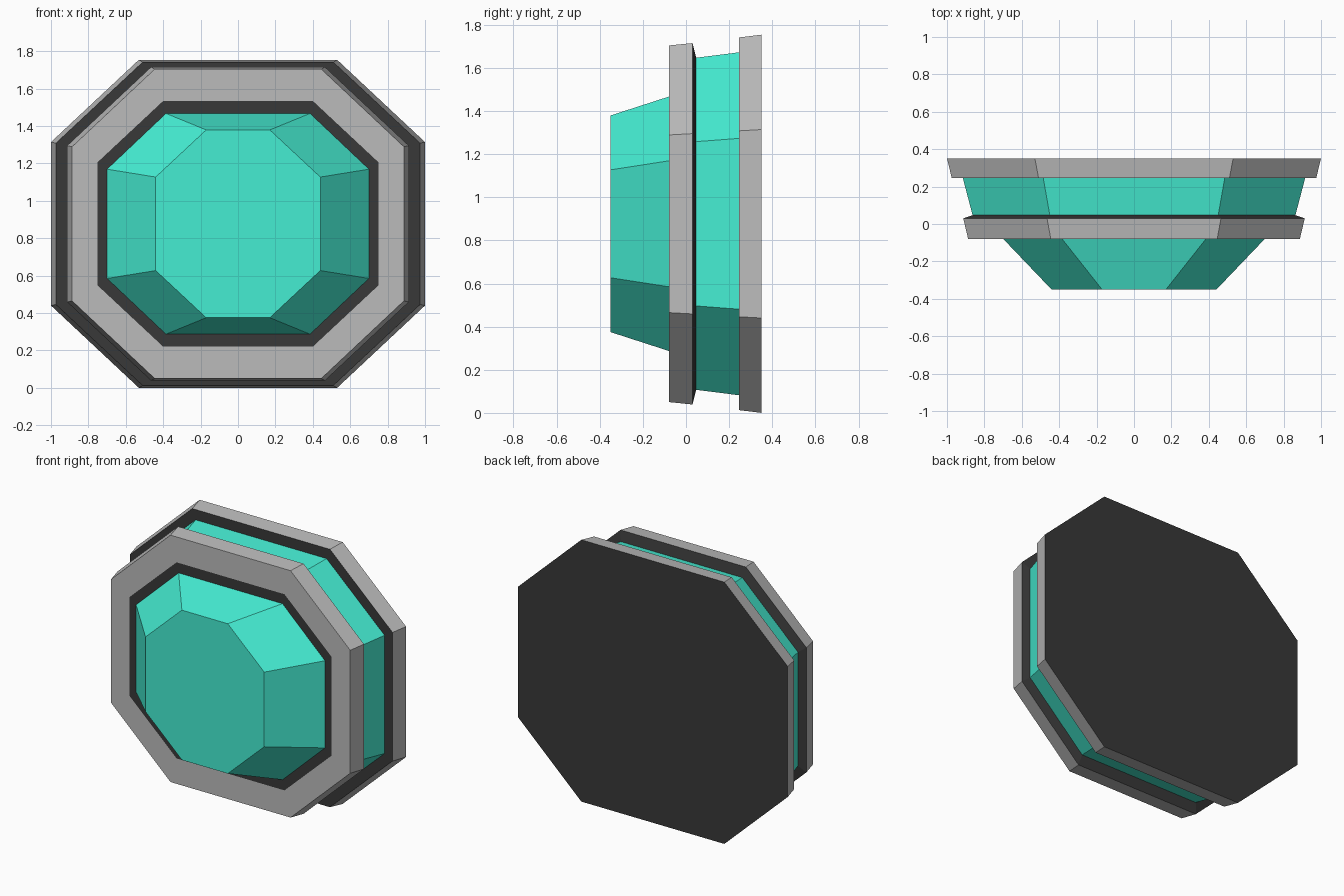
import bpy

if "Cube" in bpy.data.objects:
    bpy.data.objects.remove(bpy.data.objects["Cube"])

CZ = 0.877  # height of the common centre


def octagon(y, hx, hz, cx, cz):
    """Counter-clockwise octagon seen from the front."""
    pts = [(cx, -hz), (hx, -cz), (hx, cz), (cx, hz)]
    pts += [(-x, -z) for x, z in pts]
    return [(x, y, CZ + z) for x, z in pts]


def material(name, colour):
    m = bpy.data.materials.new(name)
    m.diffuse_color = (*colour, 1)
    m.use_nodes = True
    m.node_tree.nodes["Principled BSDF"].inputs["Base Color"].default_value = m.diffuse_color
    return m


def loft(name, profile, mat=None, front=False, back=False):
    """Join octagons listed from front to back, with optional end caps."""
    verts = [p for ring in profile for p in octagon(*ring)]
    faces = []
    for r in range(len(profile) - 1):
        a, b = r * 8, r * 8 + 8
        for i in range(8):
            j = (i + 1) % 8
            faces.append((a + i, b + i, b + j, a + j))
    if front:
        faces.append(tuple(range(8)))
    if back:
        faces.append(tuple(reversed(range(len(verts) - 8, len(verts)))))
    me = bpy.data.meshes.new(name)
    me.from_pydata(verts, [], faces)
    ob = bpy.data.objects.new(name, me)
    bpy.context.collection.objects.link(ob)
    if mat:
        me.materials.append(mat)
    return ob


green = material("green_gem", (0.06, 0.85, 0.65))
black = material("black_trim", (0.04, 0.04, 0.04))
grey = material("grey_metal", (0.5, 0.5, 0.5))

# Section octagons: y, half width, half height, top corner x, side corner z
gem_tip = (-0.351, 0.44, 0.502, 0.17, 0.25)
gem_base = (-0.079, 0.70, 0.590, 0.385, 0.292)
bezel_inner = (-0.079, 0.75, 0.657, 0.40, 0.33)
frame_front = (-0.079, 0.887, 0.827, 0.445, 0.412)
frame_back = (0.030, 0.913, 0.838, 0.465, 0.418)
band_front = (0.047, 0.863, 0.770, 0.45, 0.381)
band_back = (0.245, 0.915, 0.795, 0.485, 0.396)
plate_front = (0.245, 0.974, 0.864, 0.51, 0.431)
plate_back = (0.351, 1.0, 0.877, 0.53, 0.437)

# Faceted gem and the gem band behind the frame
loft("front_gem", [gem_tip, gem_base], green, front=True)
loft("gem_band", [band_front, band_back], green)

# Grey metal frame and back rim
loft("front_frame", [bezel_inner, frame_front, frame_back], grey)
loft("back_rim", [plate_front, plate_back], grey)

# Black trim: bezel, rear of frame, front of back rim, back panel
loft("gem_bezel", [gem_base, bezel_inner], black)
loft("frame_rear", [frame_back, band_front], black)
loft("back_rim_face", [band_back, plate_front], black)
loft("back_panel", [plate_back], black, back=True)
